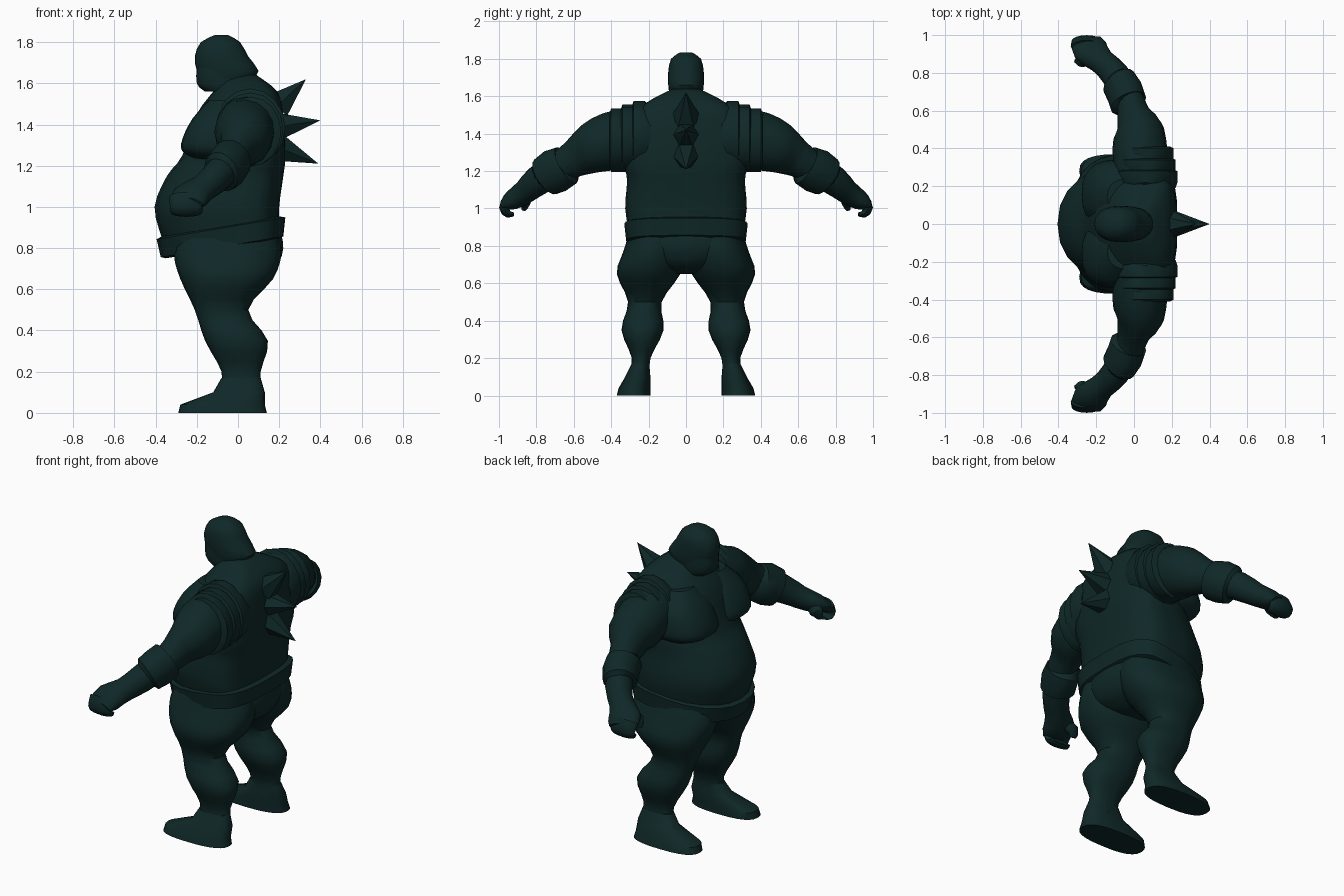
import bpy, bmesh, math
from mathutils import Vector

if "Cube" in bpy.data.objects:
    bpy.data.objects.remove(bpy.data.objects["Cube"])

# One dark colour covers every part
teal = bpy.data.materials.new("dark_teal")
teal.use_nodes = True
teal.diffuse_color = (0.005, 0.021, 0.021, 1)
shader = teal.node_tree.nodes["Principled BSDF"]
shader.inputs["Base Color"].default_value = teal.diffuse_color


def finish(part, angle):
    part.data.materials.append(teal)
    bpy.ops.object.select_all(action="DESELECT")
    part.select_set(True)
    bpy.context.view_layer.objects.active = part
    bpy.ops.object.shade_smooth_by_angle(angle=math.radians(angle))


def ring(z, front, back, outer, inner=None):
    """Level cross-section; without an inner edge it is centred on the body."""
    return Vector((z, front, back, -outer if inner is None else inner, outer))


def joint(x, y, z, depth, height):
    """Limb cross-section: centre, then half sizes."""
    return Vector((x, y, z, depth, height))


def refine(rows, steps):
    """Pass a smooth spline through the given sections."""
    result = []
    for k in range(len(rows) - 1):
        p, q = rows[k], rows[k + 1]
        start = (q - rows[max(k - 1, 0)]) / 2
        end = (rows[min(k + 2, len(rows) - 1)] - p) / 2
        for s in range(steps):
            t = s / steps
            ease = t * t * (3 - 2 * t)
            result.append(p.lerp(q, ease) + start * t * (1 - t) ** 2 - end * t * t * (1 - t))
    return result + [rows[-1]]


def skin(name, loops, mirror):
    """Bridge equal loops of points into a capped solid."""
    bm = bmesh.new()
    rings = [[bm.verts.new(point) for point in loop] for loop in loops]
    for low, high in zip(rings, rings[1:]):
        for i in range(len(low)):
            bm.faces.new((low[i - 1], low[i], high[i], high[i - 1]))
    bm.faces.new(rings[0])
    bm.faces.new(rings[-1])
    bmesh.ops.recalc_face_normals(bm, faces=bm.faces)
    mesh = bpy.data.meshes.new(name)
    bm.to_mesh(mesh)
    bm.free()
    part = bpy.data.objects.new(name, mesh)
    bpy.context.collection.objects.link(part)
    finish(part, 40)
    if mirror:
        part.modifiers.new("mirror", "MIRROR").use_axis = (False, True, False)


def circle(sides):
    angles = [math.tau * i / sides for i in range(sides)]
    return [(math.cos(a), math.sin(a)) for a in angles]


def power(value, exponent):
    return math.copysign(abs(value) ** exponent, value)


def stack(name, rows, mirror=False, widest=0.5, rear=0.9, fore=0.9, steps=3, tilt=0):
    """Solid of level sections; lower rear and fore values square off that half."""
    loops = []
    for z, front, back, inner, outer in refine(rows, steps):
        middle = front + (back - front) * widest
        loop = []
        for c, s in circle(24):
            exponent = rear if c > 0 else fore
            reach = back - middle if c > 0 else middle - front
            x = middle + power(c, exponent) * reach
            y = (inner + outer) / 2 + power(s, exponent) * (outer - inner) / 2
            loop.append((x, y, z + tilt * x))
        loops.append(loop)
    skin(name, loops, mirror)


def limb(name, rows, steps=2):
    """Mirrored tube whose sections follow the path direction."""
    rows, loops = refine(rows, steps), []
    centres = [Vector(row[:3]) for row in rows]
    for k, row in enumerate(rows):
        along = centres[min(k + 1, len(rows) - 1)] - centres[max(k - 1, 0)]
        up = along.cross(Vector((1, 0, 0))).normalized()
        side = up.cross(along).normalized()
        loops.append([centres[k] + side * row[3] * c + up * row[4] * s for c, s in circle(16)])
    skin(name, loops, True)


# Trunk with a broad chest and heavy belly
stack("torso", [
    ring(z=1.64, front=-.06, back=.09, outer=.07),
    ring(z=1.56, front=-.12, back=.19, outer=.22),
    ring(z=1.45, front=-.2, back=.22, outer=.31),
    ring(z=1.25, front=-.27, back=.23, outer=.33),
    ring(z=1.15, front=-.345, back=.22, outer=.315),
    ring(z=1, front=-.405, back=.2, outer=.325),
    ring(z=.85, front=-.37, back=.2, outer=.3),
], widest=.7, rear=.7)
stack("chest", [
    ring(z=1.52, front=-.14, back=.1, inner=.05, outer=.24),
    ring(z=1.43, front=-.22, back=.1, inner=0, outer=.32),
    ring(z=1.33, front=-.27, back=.1, inner=-.02, outer=.34),
    ring(z=1.27, front=-.27, back=.1, inner=-.02, outer=.33),
    ring(z=1.23, front=-.2, back=.1, inner=.04, outer=.28),
], mirror=True, fore=.8)
stack("belt", [
    ring(z=.81, front=-.35, back=.2, outer=.29),
    ring(z=.82, front=-.375, back=.22, outer=.32),
    ring(z=.91, front=-.395, back=.23, outer=.33),
    ring(z=.92, front=-.37, back=.2, outer=.3),
], widest=.7, rear=.7, steps=1, tilt=.17)
stack("pelvis", [
    ring(z=.9, front=-.35, back=.2, outer=.29),
    ring(z=.8, front=-.33, back=.22, outer=.3),
    ring(z=.7, front=-.22, back=.18, outer=.2),
    ring(z=.65, front=-.08, back=.08, outer=.05),
], widest=.6)

# Head with helmet, neck guard and jaw
stack("helmet", [
    ring(z=1.835, front=-.11, back=-.05, outer=.03),
    ring(z=1.8, front=-.18, back=.01, outer=.08),
    ring(z=1.73, front=-.21, back=.05, outer=.095),
    ring(z=1.66, front=-.2, back=.1, outer=.095),
    ring(z=1.62, front=-.18, back=.07, outer=.09),
], steps=2)
stack("jaw", [
    ring(z=1.7, front=-.2, back=.03, outer=.09),
    ring(z=1.6, front=-.2, back=.04, outer=.09),
    ring(z=1.56, front=-.16, back=.04, outer=.08),
])

# Legs and feet
stack("leg", [
    ring(z=.88, front=-.27, back=.19, inner=.02, outer=.3),
    ring(z=.77, front=-.31, back=.21, inner=.01, outer=.335),
    ring(z=.65, front=-.28, back=.17, inner=.03, outer=.37),
    ring(z=.5, front=-.21, back=.05, inner=.13, outer=.31),
    ring(z=.35, front=-.16, back=.145, inner=.12, outer=.345),
    ring(z=.2, front=-.08, back=.11, inner=.19, outer=.29),
    ring(z=.1, front=-.09, back=.12, inner=.19, outer=.31),
], mirror=True)
stack("foot", [
    ring(z=.17, front=-.08, back=.11, inner=.2, outer=.29),
    ring(z=.1, front=-.12, back=.13, inner=.19, outer=.325),
    ring(z=.04, front=-.28, back=.13, inner=.19, outer=.36),
    ring(z=0, front=-.29, back=.14, inner=.19, outer=.37),
], mirror=True, rear=.8, fore=.75, steps=1)

# Arms, cuffs and curled hands
limb("arm", [
    joint(x=.05, y=.26, z=1.4, depth=.15, height=.15),
    joint(x=.03, y=.4, z=1.36, depth=.145, height=.155),
    joint(x=.03, y=.49, z=1.325, depth=.13, height=.14),
    joint(x=0, y=.57, z=1.28, depth=.09, height=.11),
    joint(x=-.02, y=.64, z=1.24, depth=.08, height=.09),
    joint(x=-.1, y=.79, z=1.15, depth=.075, height=.08),
    joint(x=-.17, y=.86, z=1.09, depth=.07, height=.065),
    joint(x=-.23, y=.92, z=1.05, depth=.095, height=.055),
    joint(x=-.25, y=.97, z=1.02, depth=.08, height=.03),
])
limb("cuff", [
    joint(x=-.02, y=.63, z=1.24, depth=.08, height=.08),
    joint(x=-.03, y=.64, z=1.23, depth=.1, height=.11),
    joint(x=-.05, y=.7, z=1.2, depth=.1, height=.12),
    joint(x=-.08, y=.75, z=1.17, depth=.095, height=.11),
    joint(x=-.09, y=.76, z=1.16, depth=.07, height=.08),
], steps=1)
limb("fingers", [
    joint(x=-.25, y=.94, z=1.05, depth=.085, height=.04),
    joint(x=-.25, y=.97, z=1, depth=.08, height=.03),
    joint(x=-.25, y=.95, z=.97, depth=.075, height=.02),
    joint(x=-.25, y=.92, z=.97, depth=.06, height=.01),
])
limb("thumb", [
    joint(x=-.23, y=.89, z=1.07, depth=.05, height=.04),
    joint(x=-.28, y=.86, z=1.03, depth=.04, height=.03),
    joint(x=-.29, y=.87, z=.99, depth=.02, height=.01),
])

# Overlapping shoulder bands, smaller towards the arm
for k in range(3):
    y, z, size = .25 + k * .06, 1.385 - k * .01, .19 - k * .01
    limb(f"shoulder_band_{k + 1}", [
        joint(.06, y - .06, z, size - .03, size - .03),
        joint(.06, y - .03, z, size - .02, size),
        joint(.06, y + .03, z, size - .02, size),
        joint(.06, y + .04, z, size - .04, size - .03),
    ], steps=1)

# Spikes fanned down the spine
for k, tip in enumerate([(.33, 0, 1.62), (.4, 0, 1.42), (.39, 0, 1.21)]):
    base = Vector((.19, 0, 1.49 - k * .1))
    reach = Vector(tip) - base
    bpy.ops.mesh.primitive_cone_add(
        vertices=6, radius1=.08, depth=reach.length, location=base + reach / 2,
        rotation=(0, math.atan2(reach.x, reach.z), 0))
    spike = bpy.context.object
    spike.name = f"back_spike_{k + 1}"
    finish(spike, 20)
